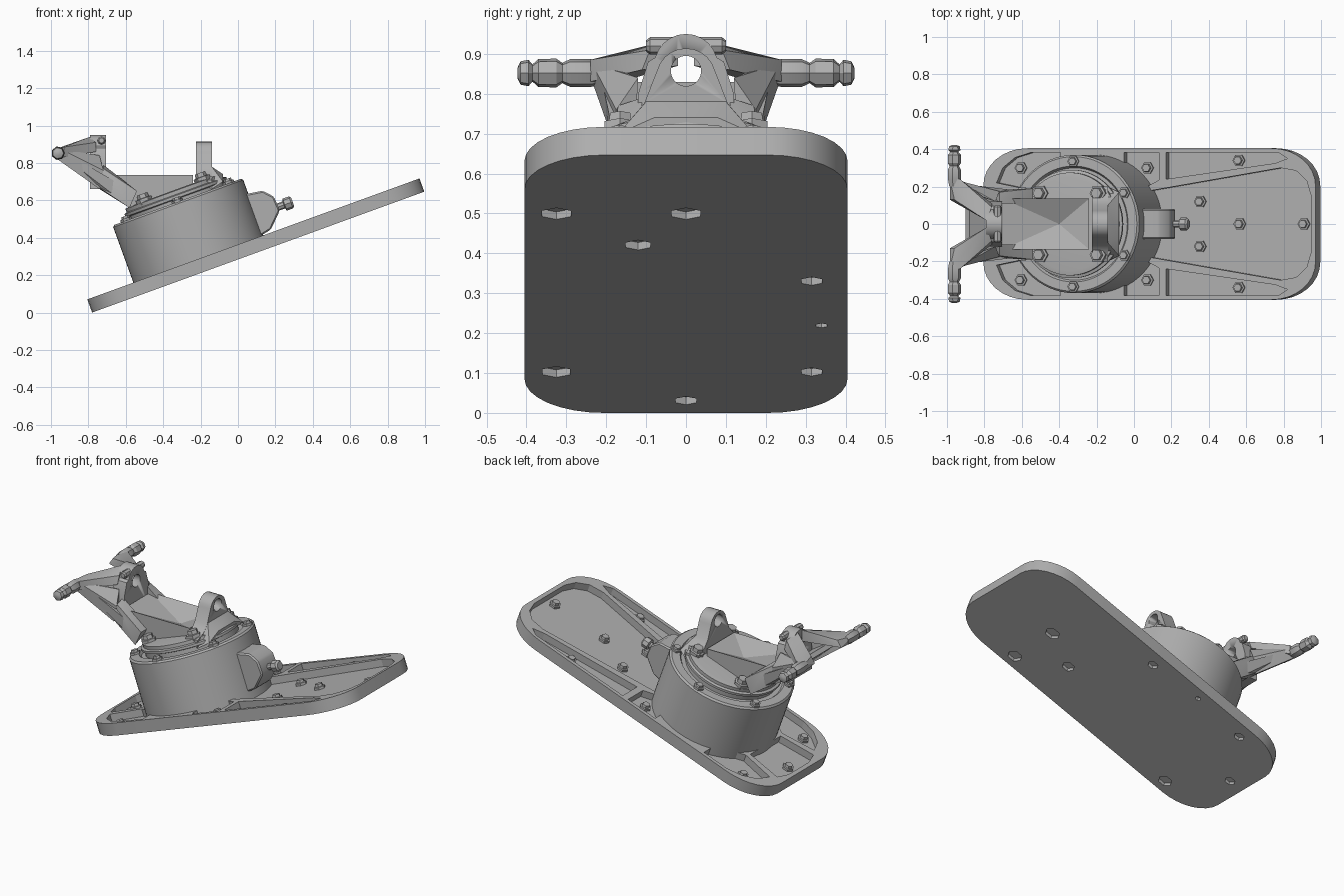
import bpy, bmesh
from math import radians, cos, sin, pi
from mathutils import Matrix, Vector

if "Cube" in bpy.data.objects:
    bpy.data.objects.remove(bpy.data.objects["Cube"])

grey = bpy.data.materials.new("cast_grey")
grey.use_nodes = True
grey.diffuse_color = (0.43, 0.43, 0.43, 1)
grey.node_tree.nodes["Principled BSDF"].inputs["Base Color"].default_value = (0.43, 0.43, 0.43, 1)

# Sloping frame of the base: x along the plate, z along its normal
TILT = Matrix.Translation((-0.78, 0, 0)) @ Matrix.Rotation(radians(-20), 4, 'Y')
WORLD = Matrix.Identity(4)
FLOOR, TOP, LENGTH, HALF = 0.03, 0.075, 1.89, 0.405
DRUM_U = 0.632


def finish(name, bm, matrix=WORLD, smooth=True):
    bmesh.ops.recalc_face_normals(bm, faces=bm.faces)
    bm.transform(matrix)
    mesh = bpy.data.meshes.new(name)
    bm.to_mesh(mesh)
    bm.free()
    mesh.materials.append(grey)
    ob = bpy.data.objects.new(name, mesh)
    bpy.context.collection.objects.link(ob)
    bpy.ops.object.select_all(action='DESELECT')
    ob.select_set(True)
    bpy.context.view_layer.objects.active = ob
    if smooth:
        bpy.ops.object.shade_smooth_by_angle(angle=radians(30))
    return ob


def add_prism(bm, pts, lo, hi, plane):
    """Extrude a flat outline; plane names the two axes of the outline."""
    place = {'xy': lambda a, b: (a, b, lo), 'yz': lambda a, b: (lo, a, b),
             'xz': lambda a, b: (a, lo, b)}[plane]
    step = {'xy': (0, 0, 1), 'yz': (1, 0, 0), 'xz': (0, 1, 0)}[plane]
    face = bm.faces.new([bm.verts.new(place(*p)) for p in pts])
    geom = bmesh.ops.extrude_face_region(bm, geom=[face])['geom']
    verts = [g for g in geom if isinstance(g, bmesh.types.BMVert)]
    bmesh.ops.translate(bm, verts=verts, vec=Vector(step) * (hi - lo))


def prism(name, pts, lo, hi, plane, matrix=WORLD, bevel=0):
    bm = bmesh.new()
    add_prism(bm, pts, lo, hi, plane)
    if bevel:
        bmesh.ops.bevel(bm, geom=bm.edges[:], offset=bevel, segments=1, affect='EDGES')
    return finish(name, bm, matrix)


def circle(r, n, a=0.0, b=0.0):
    return [(a + r * cos(2 * pi * i / n), b + r * sin(2 * pi * i / n)) for i in range(n)]


def lathe(name, profile, matrix, n=64):
    """Solid of revolution from (radius, height) pairs."""
    bm = bmesh.new()
    rings = [[bm.verts.new((x, y, h)) for x, y in circle(r, n)] for r, h in profile]
    for low, high in zip(rings, rings[1:]):
        for i in range(n):
            bm.faces.new((low[i], low[(i + 1) % n], high[(i + 1) % n], high[i]))
    bm.faces.new(rings[0])
    bm.faces.new(rings[-1])
    return finish(name, bm, matrix)


def hull(name, pts):
    bm = bmesh.new()
    for p in pts:
        bm.verts.new(p)
    bmesh.ops.convex_hull(bm, input=bm.verts[:])
    return finish(name, bm)


def cut(target, cutter):
    mod = target.modifiers.new("cut", 'BOOLEAN')
    mod.operation, mod.solver, mod.object = 'DIFFERENCE', 'EXACT', cutter
    bpy.context.view_layer.objects.active = target
    bpy.ops.object.modifier_apply(modifier="cut")
    bpy.data.objects.remove(cutter)


def flip(pts):
    return [(a, -b) for a, b in pts]


# Base plate with elliptical corners
RU, RY = 0.25, 0.2
outline = []
for su, sv, start in ((1, 1, 0), (0, 1, 90), (0, -1, 180), (1, -1, 270)):
    cu = LENGTH - RU if su else RU
    for k in range(9):
        t = radians(start + k * 11.25)
        outline.append((cu + RU * cos(t), sv * (HALF - RY) + RY * sin(t)))
plate = prism("base_plate", outline, 0, TOP, 'xy', TILT)

# Pockets between the ribs of the plate
main_half = [(0.9, 0.17), (1.69, 0.3), (1.78, 0.285), (1.84, 0.23), (1.865, 0.15)]
end_half = [(0.27, 0.15), (0.05, 0.18), (0.025, 0.1)]
side_pockets = [
    [(1.04, 0.24), (1.66, 0.325), (1.73, 0.35), (1.68, 0.382), (1.04, 0.382)],
    [(0.8, 0.25), (0.93, 0.2), (1.0, 0.235), (1.0, 0.382), (0.8, 0.382)],
    [(0.075, 0.22), (0.11, 0.3), (0.18, 0.355), (0.27, 0.382), (0.44, 0.382),
     (0.44, 0.27), (0.28, 0.18)],
]
bm = bmesh.new()
for half in (main_half, end_half):
    add_prism(bm, half + flip(half)[::-1], FLOOR, 0.2, 'xy')
for pocket in side_pockets:
    add_prism(bm, pocket, FLOOR, 0.2, 'xy')
    add_prism(bm, flip(pocket), FLOOR, 0.2, 'xy')
# Shallow recesses on the underside
for u, v, r in ((1.46, -0.325, 0.042), (1.46, 0, 0.042), (1.23, -0.12, 0.036), (0.965, 0.315, 0.03),
                (0.64, 0.34, 0.016), (0.3, -0.325, 0.04), (0.3, 0.315, 0.03), (0.09, 0, 0.03)):
    add_prism(bm, circle(r, 6, u, v), -0.05, 0.02, 'xy')
cut(plate, finish("pocket_cutter", bm, TILT, False))

# Round housing with a stepped turntable on top
AXIS = TILT @ Matrix.Translation((DRUM_U, 0, 0))
lathe("drum_housing", [(0.37, 0.02), (0.37, 0.39), (0.36, 0.4), (0.31, 0.4), (0.3, 0.385)], AXIS)
lathe("turntable", [(0.275, 0.36), (0.275, 0.415), (0.29, 0.42), (0.29, 0.435),
                    (0.275, 0.44), (0.275, 0.46), (0.25, 0.465)], AXIS)


# Bolts: a washer and a hexagonal head
def bolt(name, u, v, w, r, h):
    at = TILT @ Matrix.Translation((u, v, w))
    lathe(name, [(r, -0.01), (r, h * 0.45), (r * 0.72, h * 0.5), (r * 0.65, h)], at, 6)


for i in range(6):
    t = radians(30 + 60 * i)
    bolt("flange_bolt", DRUM_U + 0.335 * cos(t), 0.335 * sin(t), 0.4, 0.032, 0.025)
for u in (-0.165, 0.165):
    for v in (-0.165, 0.165):
        bolt("turntable_bolt", DRUM_U + u, v, 0.46, 0.045, 0.045)
for u, v in ((1.22, 0.12), (1.22, -0.12), (1.445, 0), (1.81, 0), (1.44, 0.34), (1.44, -0.34),
             (0.92, 0.3), (0.92, -0.3), (0.2, 0.3), (0.2, -0.3), (0.09, 0)):
    bolt("plate_bolt", u, v, FLOOR, 0.034, 0.03)

# Connector box and its stub on the drum side
prism("connector_box", [(0.95, 0.07), (1.05, 0.09), (1.13, 0.17), (1.125, 0.25), (1.08, 0.3), (0.95, 0.32)],
      -0.08, 0.08, 'xz', TILT, 0.008)
stub = TILT @ Matrix.Translation((1.1, 0, 0.19)) @ Matrix.Rotation(pi / 2, 4, 'Y')
lathe("connector_stub", [(0.02, 0), (0.02, 0.06), (0.034, 0.065), (0.034, 0.1), (0.024, 0.11)], stub, 8)

# Saddle block with a dished top
bm = bmesh.new()
add_prism(bm, [(-0.7, 0.735), (-0.24, 0.735), (-0.24, 0.62), (-0.55, 0.55), (-0.7, 0.68)], -0.135, 0.135, 'xz')
bm.normal_update()
top = max(bm.faces, key=lambda f: f.calc_center_median().z)
centre = bmesh.ops.poke(bm, faces=[top])['verts'][0]
centre.co = (-0.4, 0, 0.67)
finish("saddle_block", bm, smooth=False)


# Pierced lugs at either end of the saddle
def lug(name, half, tip, radius, lo, hi):
    arch = [(radius * sin(radians(a)), tip - radius + radius * cos(radians(a))) for a in range(75, -76, -15)]
    ob = prism(name, half + arch + flip_y(half)[::-1], lo, hi, 'yz')
    cut(ob, prism("hole_cutter", circle(0.038, 24, 0, 0.857), lo - 0.1, hi + 0.1, 'yz'))


def flip_y(pts):
    return [(-a, b) for a, b in pts]


lug("rear_lug", [(0.2, 0.66), (0.2, 0.71), (0.14, 0.735), (0.105, 0.775)], 0.914, 0.075, -0.225, -0.14)
lug("front_lug", [(0.12, 0.66), (0.12, 0.8), (0.095, 0.88)], 0.95, 0.08, -0.79, -0.705)
hull("rear_lug_foot", [(x, s * y, z) for s in (-1, 1) for x, y, z in (
    (-0.14, 0.1, 0.78), (-0.14, 0.2, 0.66), (-0.08, 0.17, 0.7), (-0.08, 0.08, 0.74), (-0.2, 0.1, 0.66))])

# Forked handle bracket
hull("bracket_web", [(x, s * y, z) for s in (-1, 1) for x, y, z in (
    (-0.9, 0.21, 0.81), (-0.88, 0.21, 0.83), (-0.74, 0.17, 0.665), (-0.7, 0.17, 0.71),
    (-0.6, 0.17, 0.58), (-0.55, 0.17, 0.64))])
for s, side in ((1, "left"), (-1, "right")):
    hull(side + "_upper_arm", [(x, s * y, z) for x, y, z in (
        (-0.985, 0.24, 0.83), (-0.985, 0.24, 0.87), (-0.93, 0.24, 0.885), (-0.93, 0.24, 0.83),
        (-0.985, 0.13, 0.84), (-0.96, 0.13, 0.88), (-0.79, 0.02, 0.94), (-0.76, 0.09, 0.91),
        (-0.76, 0.11, 0.86), (-0.79, 0.02, 0.87))])
    hull(side + "_cheek", [(x, s * y, z) for x, y, z in (
        (-0.98, 0.235, 0.83), (-0.95, 0.235, 0.875), (-0.98, 0.2, 0.83), (-0.95, 0.2, 0.875),
        (-0.74, 0.175, 0.66), (-0.72, 0.175, 0.76), (-0.74, 0.13, 0.66), (-0.74, 0.12, 0.84))])
    hull(side + "_bracket_foot", [(x, s * y, z) for x, y, z in (
        (-0.76, 0.17, 0.68), (-0.72, 0.17, 0.77), (-0.72, 0.11, 0.79), (-0.74, 0.11, 0.66),
        (-0.66, 0.185, 0.71), (-0.54, 0.19, 0.65), (-0.58, 0.19, 0.56), (-0.54, 0.11, 0.65))])
    # Faceted hand grip made of three beads
    grip = Matrix.Translation((-0.962, 0, 0.852)) @ Matrix.Rotation(-s * pi / 2, 4, 'X')
    lathe(side + "_grip", [(0.028, 0.2), (0.036, 0.24), (0.036, 0.29), (0.026, 0.31), (0.037, 0.325),
                           (0.036, 0.37), (0.022, 0.385), (0.034, 0.395), (0.03, 0.415), (0.012, 0.423)], grip, 7)
    # Pivot screw on the lug side
    screw = Matrix.Translation((-0.73, 0, 0.92)) @ Matrix.Rotation(-s * pi / 2, 4, 'X')
    lathe(side + "_pivot_screw", [(0.022, 0.03), (0.022, 0.09), (0.014, 0.1)], screw, 8)
